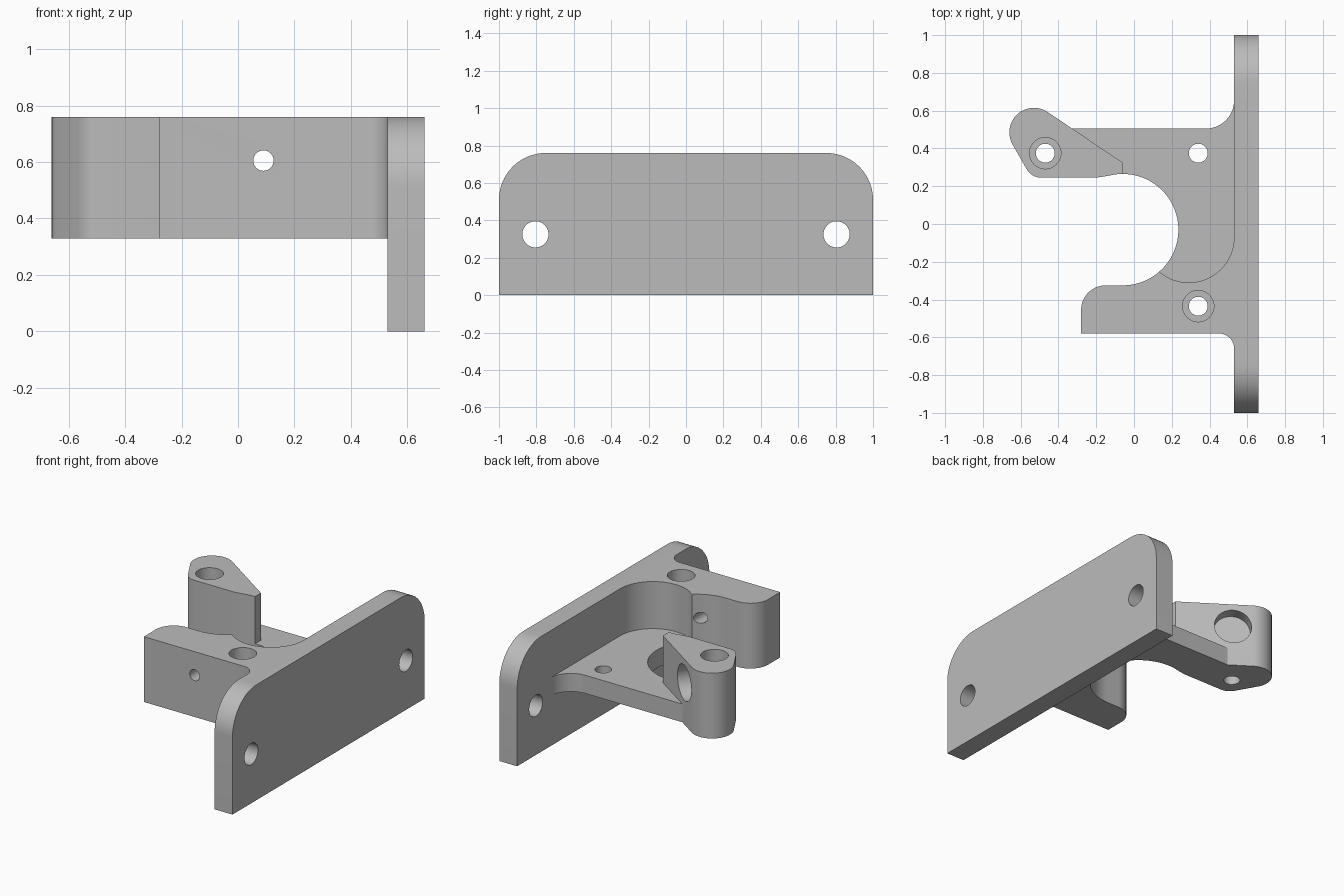
import bpy, bmesh
from math import cos, sin, radians
from mathutils import Vector

default = bpy.data.objects.get("Cube")
if default:
    bpy.data.objects.remove(default, do_unlink=True)

grey = bpy.data.materials.new("plain_grey")
grey.use_nodes = True
grey.diffuse_color = (0.5, 0.5, 0.5, 1)
grey.node_tree.nodes["Principled BSDF"].inputs["Base Color"].default_value = (0.5, 0.5, 0.5, 1)


def arc(cx, cy, r, start, end, steps=16):
    angles = [radians(start + (end - start) * i / steps) for i in range(steps + 1)]
    return [(cx + r * cos(a), cy + r * sin(a)) for a in angles]


def prism(name, outline, low, high, axis="z"):
    """Extrude a 2D outline: (x, y) along z, or (y, z) along x."""
    place = (lambda u, v: (u, v, low)) if axis == "z" else (lambda u, v: (low, u, v))
    shift = Vector((0, 0, high - low)) if axis == "z" else Vector((high - low, 0, 0))
    bm = bmesh.new()
    face = bm.faces.new([bm.verts.new(place(u, v)) for u, v in outline])
    grown = bmesh.ops.extrude_face_region(bm, geom=[face])["geom"]
    bmesh.ops.translate(bm, vec=shift, verts=[g for g in grown if isinstance(g, bmesh.types.BMVert)])
    bmesh.ops.recalc_face_normals(bm, faces=bm.faces)
    mesh = bpy.data.meshes.new(name)
    bm.to_mesh(mesh)
    bm.free()
    mesh.materials.append(grey)
    obj = bpy.data.objects.new(name, mesh)
    bpy.context.collection.objects.link(obj)
    return obj


def rod(name, start, end, radius):
    """Cylinder between two points."""
    start, end = Vector(start), Vector(end)
    bpy.ops.mesh.primitive_cylinder_add(
        vertices=48, radius=radius, depth=(end - start).length, location=(start + end) / 2,
        rotation=(end - start).to_track_quat("Z", "Y").to_euler())
    obj = bpy.context.object
    obj.name = name
    obj.data.materials.append(grey)
    return obj


def combine(target, tool, operation):
    tool.hide_render = True
    mod = target.modifiers.new(operation, "BOOLEAN")
    mod.operation, mod.object, mod.solver = operation, tool, "EXACT"
    bpy.context.view_layer.objects.active = target
    bpy.ops.object.modifier_apply(modifier=mod.name)
    bpy.data.objects.remove(tool, do_unlink=True)


BOTTOM, SHELF, TOP = 0.33, 0.45, 0.76

# Clamp body: shelf, rear post and front arm share one outline around a round opening
outline = [(0.6, 0.655)]
outline += arc(0.38, 0.655, 0.15, 0, -90)
outline += [(-0.327, 0.505)]
outline += arc(-0.53, 0.485, 0.13, 56, 212, 24)
outline += arc(-0.49, 0.335, 0.09, 212, 270)
outline += [(-0.2, 0.245)]
outline += arc(-0.06, -0.03, 0.295, 105, -90, 40)
outline += arc(-0.15, -0.455, 0.13, 90, 180)
outline += [(-0.28, -0.58)]
outline += arc(0.45, -0.66, 0.08, 90, 0)
outline += [(0.6, -0.66)]
bracket = prism("clamp_bracket", outline, BOTTOM, TOP)

# Pocket that lowers the shelf between the post, the arm and the plate
pocket = [(-0.06, 0.1), (-0.06, 0.325), (-0.327, 0.505), (-0.327, 1.2), (0.53, 1.2)]
pocket += arc(0.29, -0.07, 0.24, 0, -138, 24)
combine(bracket, prism("pocket_cutter", pocket, SHELF, 1), "DIFFERENCE")

# Mounting plate with rounded top corners
plate = [(-1, 0), (1, 0)] + arc(0.75, 0.51, 0.25, 0, 90) + arc(-0.75, 0.51, 0.25, 90, 180)
combine(bracket, prism("mounting_plate", plate, 0.53, 0.66, "x"), "UNION")

# Plate screw holes
for y in (-0.805, 0.805):
    combine(bracket, rod("plate_hole", (0.4, y, 0.325), (0.8, y, 0.325), 0.07), "DIFFERENCE")

# Vertical screw holes, two of them counterbored
for x, y, bored in ((0.34, 0.375, False), (0.34, -0.435, True), (-0.47, 0.375, True)):
    combine(bracket, rod("screw_hole", (x, y, 0.2), (x, y, 0.9), 0.05), "DIFFERENCE")
    if bored:
        combine(bracket, rod("counterbore", (x, y, 0.55), (x, y, 0.9), 0.083), "DIFFERENCE")

# Small cross hole through the front arm
combine(bracket, rod("cross_hole", (0.09, -0.7, 0.605), (0.09, -0.1, 0.605), 0.036), "DIFFERENCE")

# Blind round recess in the slanted face of the post
normal = Vector((0.56, 0.83, 0)).normalized()
centre = Vector((-0.355, 0.524, 0.605))
combine(bracket, rod("recess", centre - normal * 0.08, centre + normal * 0.2, 0.115), "DIFFERENCE")

# Smooth curves, sharp edges
bpy.ops.object.select_all(action="DESELECT")
bracket.select_set(True)
bpy.context.view_layer.objects.active = bracket
bpy.ops.object.shade_smooth_by_angle(angle=radians(30))
